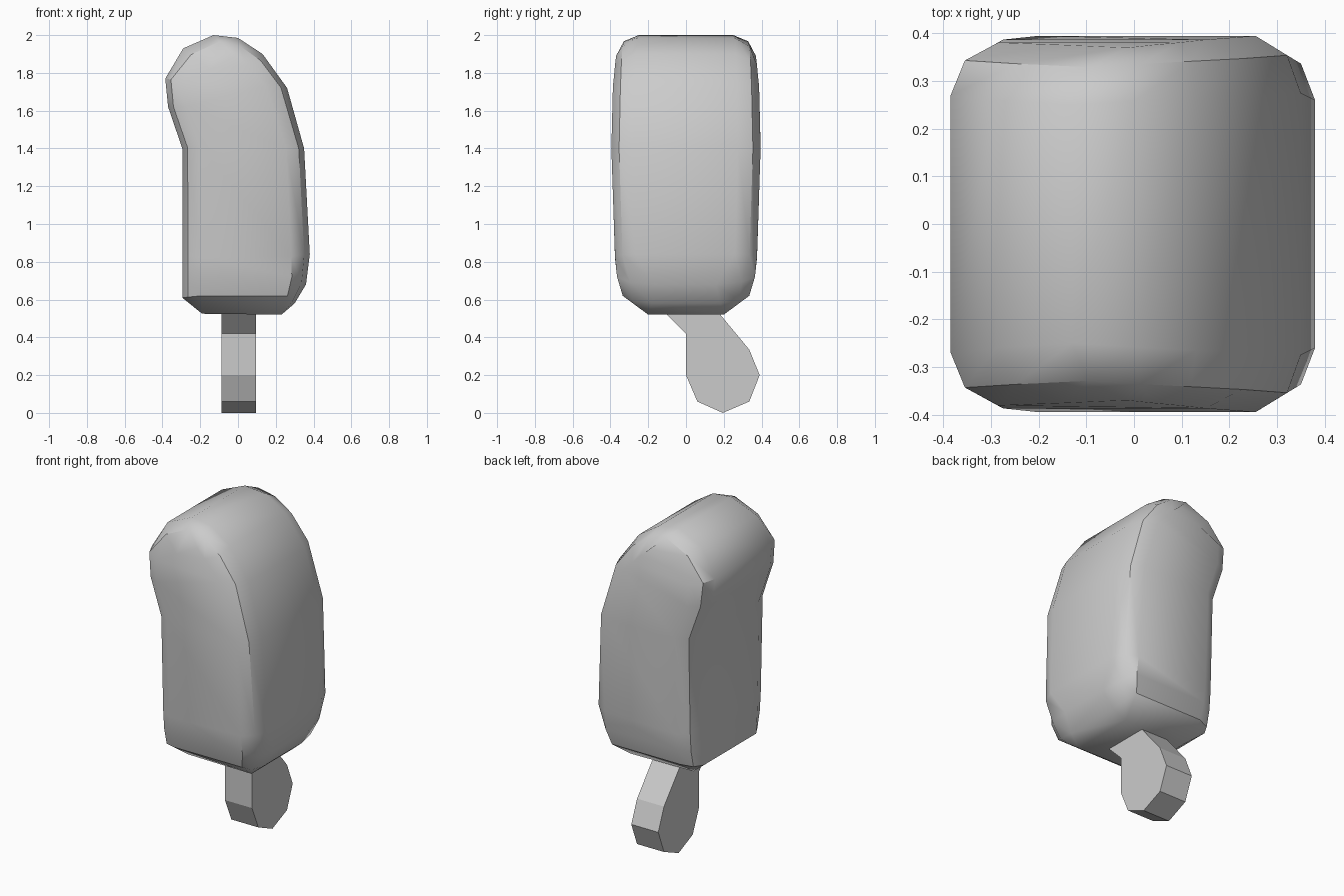
import bpy, bmesh

if "Cube" in bpy.data.objects:
    bpy.data.objects.remove(bpy.data.objects["Cube"])


def make_object(name, bm):
    bmesh.ops.recalc_face_normals(bm, faces=bm.faces)
    me = bpy.data.meshes.new(name)
    bm.to_mesh(me)
    bm.free()
    ob = bpy.data.objects.new(name, me)
    bpy.context.collection.objects.link(ob)
    return ob


# Rows of the bar, bottom to top: (outer x, outer z, inner x, inner z, outer half depth)
LEFT = [
    (-.19, .525, -.19, .525, .20), (-.295, .61, -.193, .62, .25),
    (-.295, .71, -.194, .72, .26), (-.295, .83, -.195, .82, .265),
    (-.295, 1.40, -.20, 1.41, .275), (-.37, 1.62, -.275, 1.62, .275),
    (-.385, 1.77, -.285, 1.75, .27), (-.29, 1.93, -.15, 1.82, .26),
    (-.13, 2.0, -.015, 1.89, .25)]
RIGHT = [
    (.23, .52, .23, .52, .20), (.30, .58, .262, .62, .18),
    (.36, .68, .285, .72, .16), (.38, .84, .282, .83, .26),
    (.35, 1.40, .255, 1.40, .275), (.26, 1.72, .15, 1.73, .27),
    (.13, 1.90, .095, 1.785, .265), (0, 1.985, .04, 1.84, .258),
    (-.13, 2.0, -.015, 1.89, .25)]
DEPTH = [.20, .335, .365, .376, .395, .387, .381, .376, .37]


def chain(row, depth):
    """Rounded corner from the outer face round to the flat panel."""
    ox, oz, ix, iz, oy = row
    mid = (ox + .3 * (ix - ox), oy + .66 * (depth - oy), oz + .3 * (iz - oz))
    return [(ox, oy, oz), mid, (ix, depth, iz)]


# Ice bar body: loft through rounded rectangular rings
bm = bmesh.new()
rings = []
for l, r, d in zip(LEFT, RIGHT, DEPTH):
    back = chain(l, d) + chain(r, d)[::-1]
    front = [(x, -y, z) for x, y, z in reversed(back)]
    rings.append([bm.verts.new(p) for p in back + front])
for a, b in zip(rings, rings[1:]):
    for i in range(12):
        j = (i + 1) % 12
        bm.faces.new((a[i], a[j], b[j], b[i]))
bm.faces.new(rings[0])
bmesh.ops.remove_doubles(bm, verts=bm.verts, dist=.0005)
body = make_object("ice_bar", bm)
bpy.context.view_layer.objects.active = body
body.select_set(True)
bpy.ops.object.shade_smooth_by_angle(angle=.65)
body.select_set(False)

# Stick: faceted profile extruded across x
STICK = [(-.12, .54), (0, .42), (0, .2), (.06, .06), (.195, 0),
         (.335, .06), (.39, .2), (.335, .335), (.165, .54)]
bm = bmesh.new()
face = bm.faces.new([bm.verts.new((-.087, y, z)) for y, z in STICK])
ext = bmesh.ops.extrude_face_region(bm, geom=[face])
bmesh.ops.translate(bm, vec=(.181, 0, 0),
                    verts=[v for v in ext["geom"] if isinstance(v, bmesh.types.BMVert)])
make_object("stick", bm)
